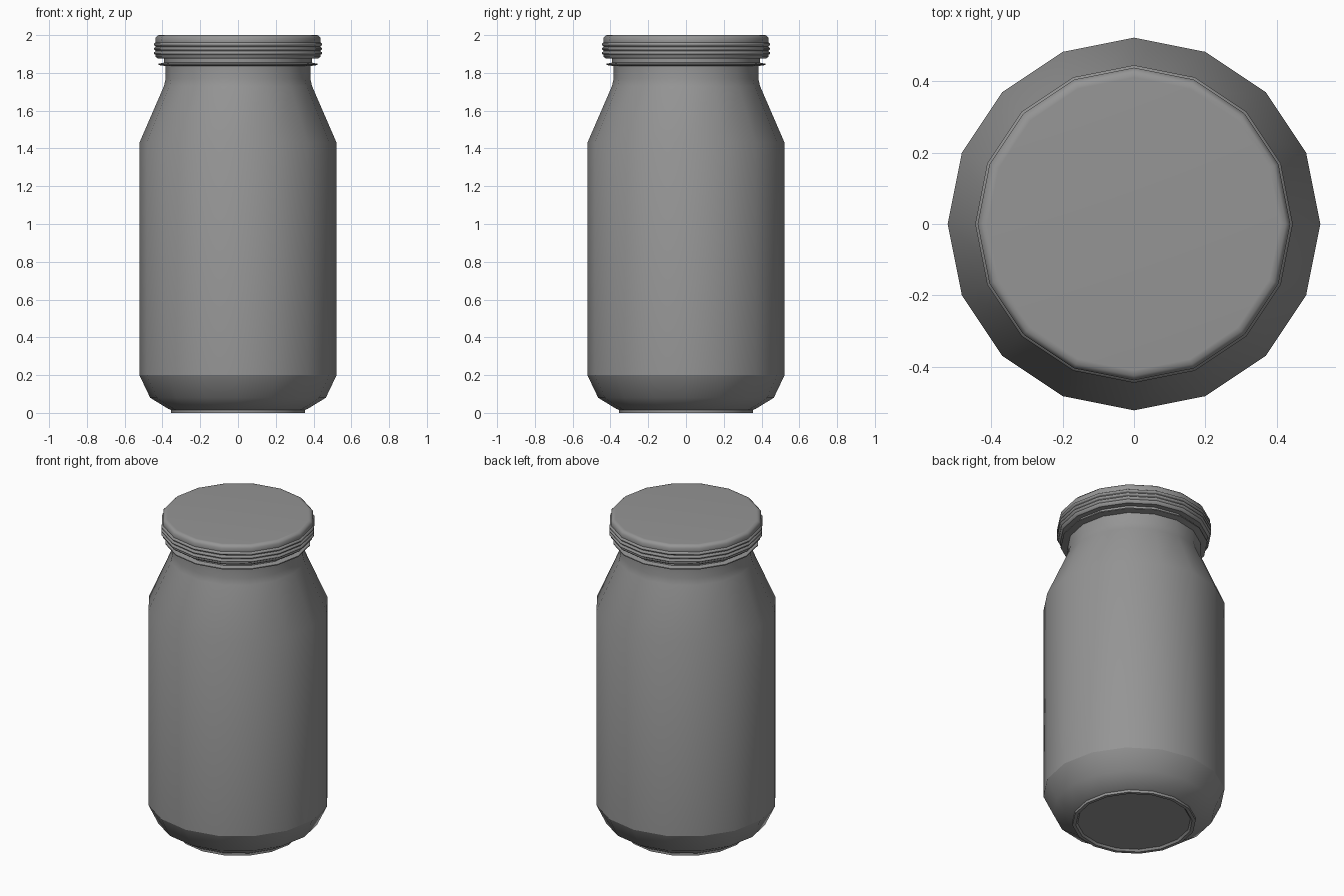
import bpy, bmesh
from math import cos, sin, tau

SIDES = 16

old = bpy.data.objects.get("Cube")
if old:
    bpy.data.objects.remove(old, do_unlink=True)


def make_material(name, colour):
    mat = bpy.data.materials.new(name)
    mat.use_nodes = True
    mat.diffuse_color = colour
    mat.node_tree.nodes["Principled BSDF"].inputs["Base Color"].default_value = colour
    return mat


def lathe(name, profile, mat, sharp=(), cap_start=False, cap_end=False):
    """Spin (radius, z) points, listed bottom to top on the outside; sharp lists hard rings."""
    bm = bmesh.new()
    rings = [[bm.verts.new((r * cos(tau * i / SIDES), r * sin(tau * i / SIDES), z))
              for i in range(SIDES)] for r, z in profile]
    for low, high in zip(rings, rings[1:]):
        for i in range(SIDES):
            j = (i + 1) % SIDES
            bm.faces.new((low[i], low[j], high[j], high[i]))
    if cap_start:
        bm.faces.new(rings[0][::-1])
    if cap_end:
        bm.faces.new(rings[-1])
    for face in bm.faces:
        face.smooth = True
    for k in sharp:
        for i in range(SIDES):
            bm.edges.get((rings[k][i], rings[k][(i + 1) % SIDES])).smooth = False
    mesh = bpy.data.meshes.new(name)
    bm.to_mesh(mesh)
    bm.free()
    mesh.materials.append(mat)
    obj = bpy.data.objects.new(name, mesh)
    bpy.context.collection.objects.link(obj)
    return obj


grey = make_material("plain grey", (0.3, 0.3, 0.3, 1))

# Jar: recessed base, foot rim, rounded bottom, straight wall, shoulder, neck
lathe("jar_body", [
    (0.325, 0.012), (0.335, 0.0), (0.355, 0.0), (0.355, 0.016),
    (0.37, 0.022), (0.465, 0.08), (0.522, 0.2), (0.522, 1.43),
    (0.392, 1.73), (0.383, 1.77), (0.383, 1.838)],
    grey, sharp=(0, 1, 2, 3, 6), cap_start=True)

# Thin flared collar under the lid
lathe("neck_collar", [
    (0.383, 1.836), (0.422, 1.842), (0.422, 1.848), (0.392, 1.854),
    (0.392, 1.885)], grey, sharp=(1, 2, 3))

# Lid: rolled lower lip, three gripping ridges, rounded top edge
ridges = []
for z in (1.905, 1.928, 1.951):
    ridges += [(0.436, z - 0.010), (0.445, z - 0.004), (0.445, z + 0.004), (0.436, z + 0.010)]
lathe("lid", [(0.38, 1.876), (0.425, 1.876), (0.436, 1.885)] + ridges +
      [(0.438, 1.985), (0.425, 1.999), (0.41, 2.0)],
      grey, sharp=(1, 3, 6, 7, 10, 11, 14), cap_start=True, cap_end=True)
